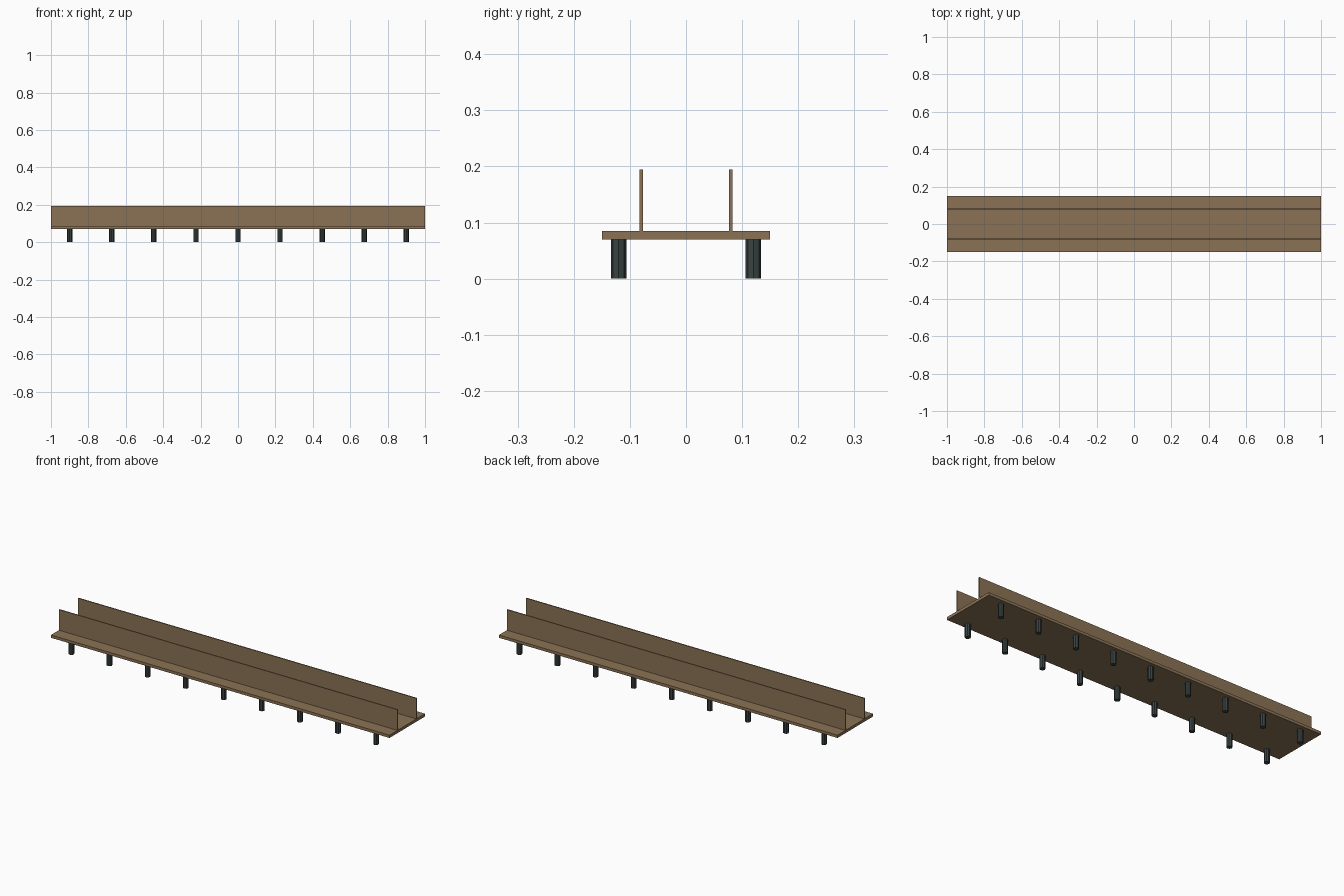
import bpy

cube = bpy.data.objects.get("Cube")
if cube:
    bpy.data.objects.remove(cube, do_unlink=True)


def make_material(name, rgb):
    mat = bpy.data.materials.new(name)
    mat.use_nodes = True
    mat.diffuse_color = (*rgb, 1)
    mat.node_tree.nodes["Principled BSDF"].inputs["Base Color"].default_value = (*rgb, 1)
    return mat


wood = make_material("brown wood", (0.258, 0.171, 0.091))
iron = make_material("dark grey iron", (0.042, 0.056, 0.056))

LENGTH = 2.0
DECK_BOTTOM, DECK_TOP, WALL_TOP = 0.07, 0.085, 0.195


def board(name, y, width, bottom, top):
    """Full-length plank between two heights."""
    bpy.ops.mesh.primitive_cube_add(size=1, location=(0, y, (bottom + top) / 2))
    obj = bpy.context.object
    obj.name = name
    obj.scale = (LENGTH, width, top - bottom)
    bpy.ops.object.transform_apply(location=False, rotation=False, scale=True)
    obj.data.materials.append(wood)


# Deck and the two thin side walls
board("deck", 0, 0.3, DECK_BOTTOM, DECK_TOP)
for side, label in ((-1, "front"), (1, "back")):
    board(label + "_wall", side * 0.08, 0.006, DECK_TOP, WALL_TOP)

    # Row of nine short posts under each edge
    for i in range(9):
        bpy.ops.mesh.primitive_cylinder_add(
            vertices=8, radius=0.014, depth=DECK_BOTTOM,
            location=((i - 4) * 0.225, side * 0.12, DECK_BOTTOM / 2))
        post = bpy.context.object
        post.name = f"{label}_post_{i + 1}"
        post.data.materials.append(iron)
